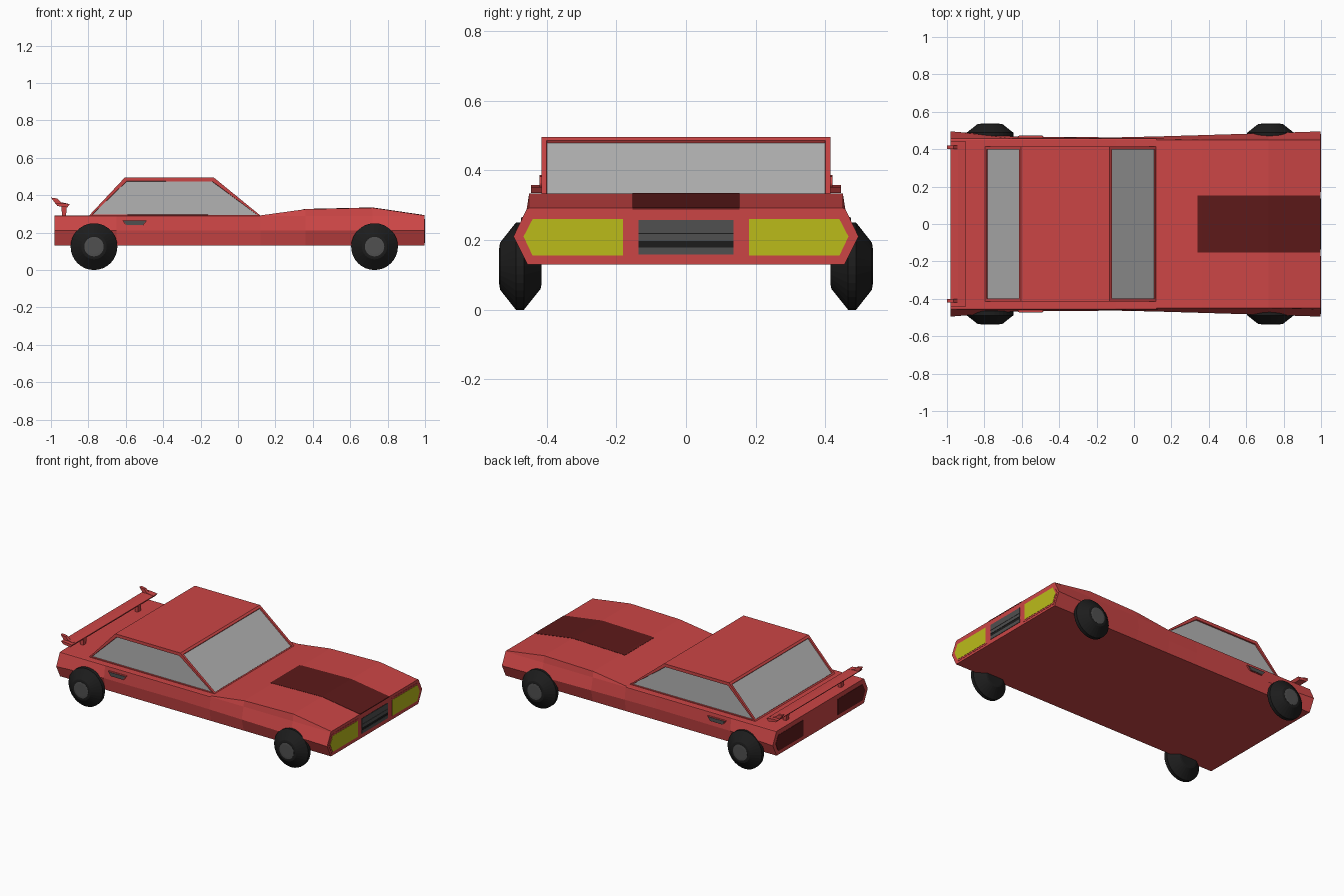
import bpy, bmesh, math
from mathutils import Vector

if "Cube" in bpy.data.objects:
    bpy.data.objects.remove(bpy.data.objects["Cube"])


def mat(name, r, g, b):
    m = bpy.data.materials.new(name)
    m.diffuse_color = (r, g, b, 1)
    m.use_nodes = True
    m.node_tree.nodes["Principled BSDF"].inputs["Base Color"].default_value = m.diffuse_color
    return m


RED = mat("red paint", 0.6, 0.06, 0.06)
DARK_RED = mat("dark red", 0.11, 0.01, 0.01)
YELLOW = mat("yellow lamp", 0.5, 0.5, 0.01)
GLASS = mat("glass", 0.45, 0.45, 0.45)
RUBBER = mat("rubber", 0.012, 0.012, 0.012)
METAL = mat("dark metal", 0.08, 0.08, 0.08)


def finish(name, bm, *mats):
    bmesh.ops.recalc_face_normals(bm, faces=bm.faces)
    me = bpy.data.meshes.new(name)
    bm.to_mesh(me)
    bm.free()
    for m in mats:
        me.materials.append(m)
    ob = bpy.data.objects.new(name, me)
    bpy.context.collection.objects.link(ob)
    return ob


def loft(rings, cap=True):
    """Skin a list of equal-length closed rings."""
    bm = bmesh.new()
    rows = [[bm.verts.new(p) for p in ring] for ring in rings]
    n = len(rows[0])
    for a, b in zip(rows, rows[1:]):
        for i in range(n):
            j = (i + 1) % n
            bm.faces.new((a[i], a[j], b[j], b[i]))
    if cap:
        bm.faces.new(rows[0])
        bm.faces.new(rows[-1])
    bmesh.ops.recalc_face_normals(bm, faces=bm.faces)
    return bm


def prism_x(pts, x0, x1):
    return loft([[(x, y, z) for y, z in pts] for x in (x0, x1)])


def prism_y(pts, y0, y1):
    return loft([[(x, y, z) for x, z in pts] for y in (y0, y1)])


def rect(a0, a1, b0, b1):
    return [(a0, b0), (a1, b0), (a1, b1), (a0, b1)]


# Body: stations of (x, half width at crease, top height)
stations = [(-0.98, 0.495, 0.291), (-0.65, 0.468, 0.291), (-0.1, 0.463, 0.291),
            (0.12, 0.468, 0.292), (0.36, 0.475, 0.325), (0.72, 0.486, 0.333),
            (0.997, 0.495, 0.292)]
rings = []
for x, w, top in stations:
    half = [(0.455, 0.13), (w, 0.21), (0.457, 0.289), (0.45, top)]
    rings.append([(x, y, z) for y, z in half] + [(x, -y, z) for y, z in reversed(half)])
finish("body", loft(rings), RED)

# Hood stripe following the hood profile
hood = [(0.34, 0.3235), (0.36, 0.3265), (0.72, 0.3345), (0.998, 0.2935)]
finish("hood_stripe", prism_y(hood + [(x, z - 0.006) for x, z in reversed(hood)], -0.153, 0.153), DARK_RED)

# Cabin with recessed windows
bm = prism_y([(-0.80, 0.287), (-0.605, 0.495), (-0.13, 0.495), (0.125, 0.287)], -0.415, 0.415)
panes = [f for f in bm.faces if abs(f.normal.z) < 0.9]
bmesh.ops.inset_individual(bm, faces=panes, thickness=0.022, depth=0)
bmesh.ops.inset_individual(bm, faces=panes, thickness=0.002, depth=-0.008)
for f in panes:
    f.material_index = 1
finish("cabin", bm, RED, GLASS)

# Head and tail lamps, left and right
lamp = [(0.18, 0.155), (0.44, 0.155), (0.466, 0.21), (0.44, 0.26), (0.18, 0.26)]
bezel = [(0.17, 0.145), (0.447, 0.145), (0.48, 0.21), (0.447, 0.272), (0.17, 0.272)]
for s, side in ((-1, "right"), (1, "left")):
    lp = [(s * y, z) for y, z in lamp]
    bz = [(s * y, z) for y, z in bezel]
    finish(f"headlight_bezel_{side}", prism_x(bz, 0.98, 0.9985), RED)
    finish(f"headlight_{side}", prism_x(lp, 0.98, 1.0), YELLOW)
    finish(f"tail_light_{side}", prism_x(lp, -0.982, -0.96), DARK_RED)

    # Door handle with grey plate
    def slant(e):
        return [(-0.615 - e, 0.264 + e / 2), (-0.49 + e, 0.264 + e / 2),
                (-0.51 + e, 0.24 - e / 2), (-0.595 - e, 0.24 - e / 2)]
    finish(f"handle_frame_{side}", prism_y(slant(0.004), s * 0.45, s * 0.471), RED)
    finish(f"handle_{side}", prism_y(slant(0), s * 0.45, s * 0.474), METAL)

    # Spoiler post and end fin
    post = [(-0.945, 0.345), (-0.915, 0.345), (-0.92, 0.285), (-0.94, 0.285)]
    finish(f"spoiler_post_{side}", prism_y(post, s * 0.27, s * 0.30), RED)
    fin = [(-1.0, 0.387), (-0.965, 0.382), (-0.945, 0.362), (-0.91, 0.355), (-0.91, 0.345), (-0.97, 0.348)]
    finish(f"spoiler_fin_{side}", prism_y(fin, s * 0.40, s * 0.42), RED)

# Spoiler wing
wing = [(-0.98, 0.358), (-0.94, 0.358), (-0.90, 0.352), (-0.912, 0.335), (-0.965, 0.342)]
finish("spoiler_wing", prism_y(wing, -0.445, 0.445), RED)

# Grille
finish("grille_back", prism_x(rect(-0.136, 0.136, 0.158, 0.258), 0.98, 0.998), RUBBER)
for i, (z0, z1) in enumerate([(0.158, 0.179), (0.197, 0.218), (0.22, 0.257)]):
    finish(f"grille_bar_{i + 1}", prism_x(rect(-0.136, 0.136, z0, z1), 0.98, 1.0), METAL)

# Wheels: tapered tyre profile (y, radius) and hub disc
SIDES = 32


def turned(name, profile, x, s, m):
    rings = [[(x + r * math.cos(2 * math.pi * i / SIDES), s * y,
               0.125 + r * math.sin(2 * math.pi * i / SIDES)) for i in range(SIDES)]
             for y, r in profile]
    finish(name, loft(rings), m)


for x, end in ((-0.77, "rear"), (0.73, "front")):
    for s, side in ((-1, "right"), (1, "left")):
        turned(f"{end}_wheel_{side}",
               [(0.415, 0.055), (0.417, 0.065), (0.465, 0.125), (0.488, 0.125), (0.533, 0.068), (0.535, 0.058)],
               x, s, RUBBER)
        turned(f"{end}_hub_{side}", [(0.52, 0.052), (0.536, 0.052), (0.537, 0.04)], x, s, METAL)
